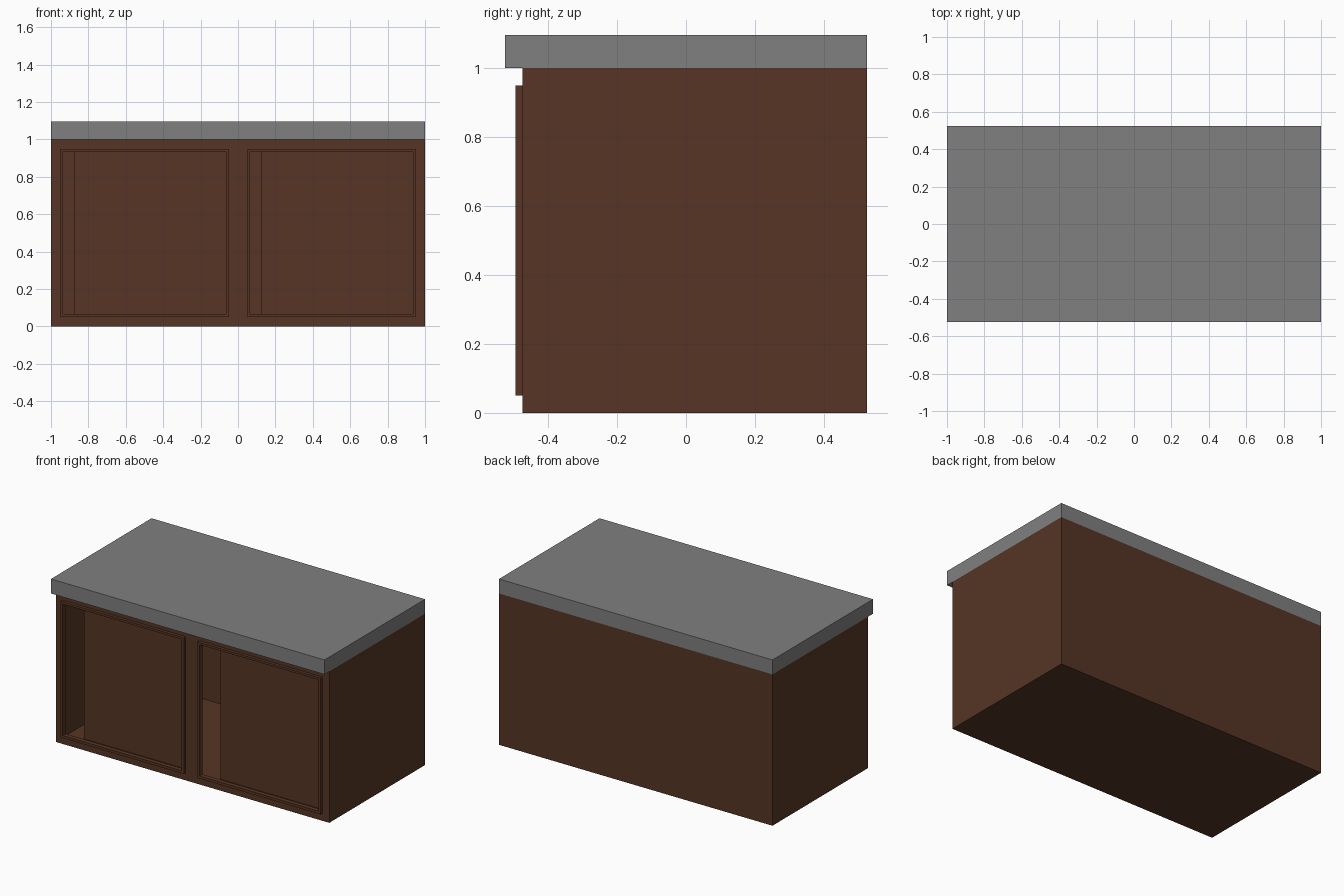
import bpy, bmesh

if "Cube" in bpy.data.objects:
    bpy.data.objects.remove(bpy.data.objects["Cube"])


def material(name, rgb):
    m = bpy.data.materials.new(name)
    m.diffuse_color = (*rgb, 1.0)
    m.use_nodes = True
    m.node_tree.nodes["Principled BSDF"].inputs["Base Color"].default_value = m.diffuse_color
    return m


WOOD = material("dark_brown_wood", (0.092, 0.036, 0.018))
STONE = material("grey_stone", (0.215, 0.215, 0.215))


def finish(name, bm, mat):
    bmesh.ops.recalc_face_normals(bm, faces=bm.faces[:])
    me = bpy.data.meshes.new(name)
    bm.to_mesh(me)
    bm.free()
    me.materials.append(mat)
    ob = bpy.data.objects.new(name, me)
    bpy.context.collection.objects.link(ob)
    return ob


def box(name, lo, hi, mat):
    bm = bmesh.new()
    bmesh.ops.create_cube(bm, size=1)
    for v in bm.verts:
        for i in range(3):
            v.co[i] = hi[i] if v.co[i] > 0 else lo[i]
    return finish(name, bm, mat)


def lattice(name, xs, zs, holes, y0, y1, mat):
    """Board in the xz plane with open cells, extruded from y0 to y1."""
    bm = bmesh.new()
    grid = [[bm.verts.new((x, y0, z)) for z in zs] for x in xs]
    for i in range(len(xs) - 1):
        for j in range(len(zs) - 1):
            if (i, j) not in holes:
                bm.faces.new((grid[i][j], grid[i + 1][j],
                              grid[i + 1][j + 1], grid[i][j + 1]))
    ext = bmesh.ops.extrude_face_region(bm, geom=bm.faces[:], use_keep_orig=True)
    for v in ext["geom"]:
        if isinstance(v, bmesh.types.BMVert):
            v.co.y = y1
    bmesh.ops.dissolve_limit(bm, angle_limit=0.01, verts=bm.verts[:], edges=bm.edges[:])
    return finish(name, bm, mat)


T = 0.01                      # board thickness
FRONT, BACK = -0.475, 0.525

# Hollow carcass
box("floor_board", (-1, FRONT, 0), (1, BACK, T), WOOD)
box("back_board", (-1, BACK - T, T), (1, BACK, 1), WOOD)
for side, s in (("left", -1), ("right", 1)):
    a, b = sorted((s, s * (1 - T)))
    box(side + "_side_board", (a, FRONT + T, T), (b, BACK - T, 1), WOOD)

# Front board with two openings
lattice("front_board", (-1, -0.935, -0.065, 0.065, 0.935, 1),
        (T, 0.067, 0.935, 1), {(1, 1), (3, 1)}, FRONT, FRONT + T, WOOD)

# Raised opening frames and the sliding panels behind them
for side, cx in (("left", -0.5), ("right", 0.5)):
    lattice(side + "_opening_frame",
            (cx - 0.45, cx - 0.435, cx + 0.435, cx + 0.45),
            (0.05, 0.067, 0.935, 0.95), {(1, 1)}, -0.495, FRONT, WOOD)
    box(side + "_sliding_panel", (cx - 0.375, -0.36, T),
        (cx + 0.475, -0.34, 0.99), WOOD)

# Worktop overhanging the front
box("worktop", (-1, -0.525, 1), (1, BACK, 1.096), STONE)
